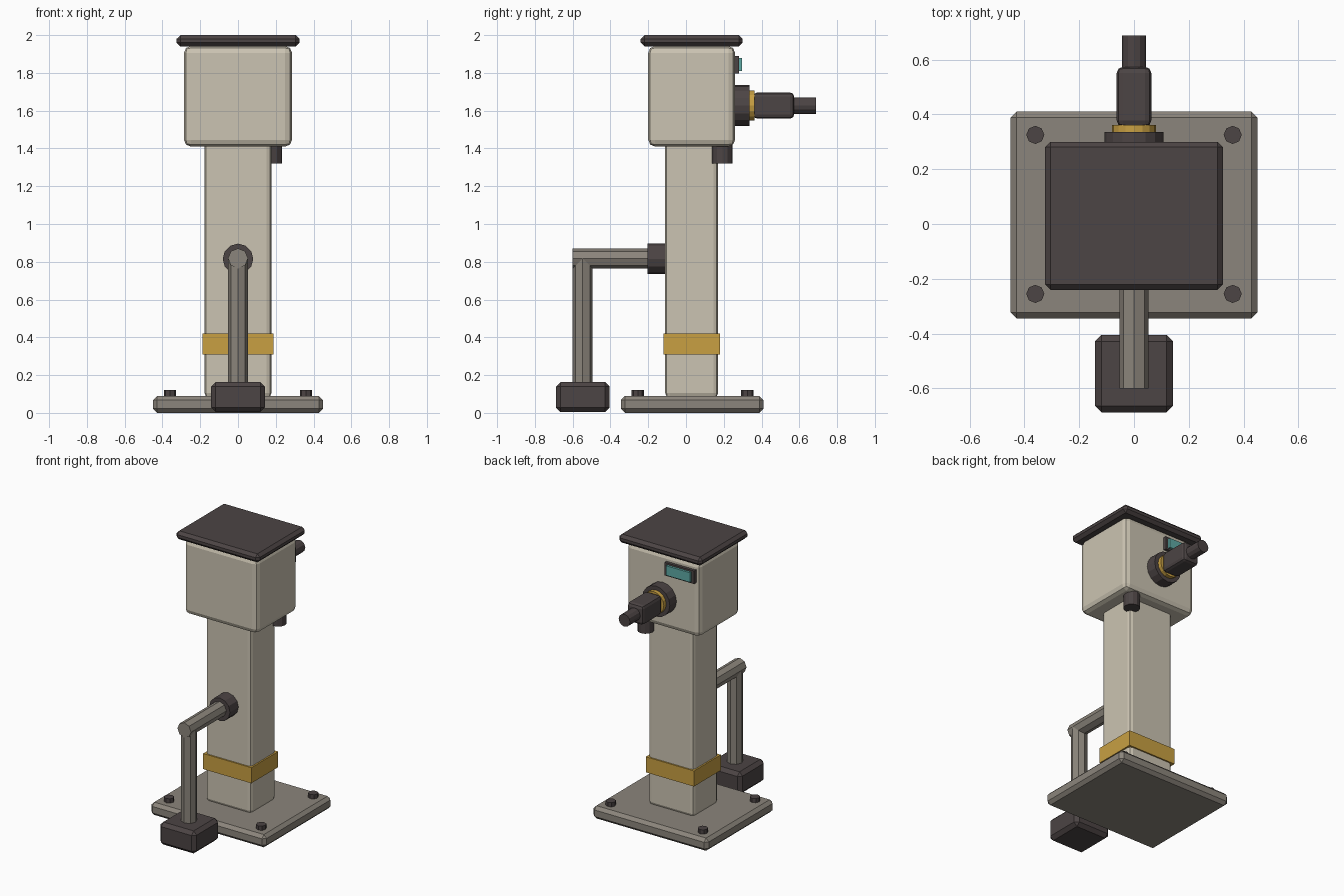
import bpy
from math import pi
from mathutils import Matrix

cube = bpy.data.objects.get("Cube")
if cube:
    bpy.data.objects.remove(cube, do_unlink=True)
import bmesh


def material(name, rgb):
    m = bpy.data.materials.new(name)
    m.use_nodes = True
    m.diffuse_color = (*rgb, 1)
    for node in m.node_tree.nodes:
        if node.type == 'BSDF_PRINCIPLED':
            node.inputs["Base Color"].default_value = (*rgb, 1)
            node.inputs["Roughness"].default_value = 0.7
    return m


CREAM = material("cream paint", (0.60, 0.55, 0.445))
GOLD = material("yellow trim", (0.58, 0.35, 0.055))
GREY = material("grey metal", (0.26, 0.235, 0.20))
DARK = material("dark rubber", (0.072, 0.058, 0.058))
TEAL = material("teal screen", (0.114, 0.40, 0.375))


def finish(name, bm, mat):
    mesh = bpy.data.meshes.new(name)
    bm.to_mesh(mesh)
    bm.free()
    mesh.materials.append(mat)
    obj = bpy.data.objects.new(name, mesh)
    bpy.context.collection.objects.link(obj)
    return obj


def box(name, x, y, z, mat, bevel=0, segments=1):
    """Box from its (min, max) range on each axis."""
    bm = bmesh.new()
    bmesh.ops.create_cube(bm, size=1)
    for v in bm.verts:
        v.co = [(lo + hi) / 2 + c * (hi - lo) for c, (lo, hi) in zip(v.co, (x, y, z))]
    obj = finish(name, bm, mat)
    if bevel:
        mod = obj.modifiers.new("rounded edges", 'BEVEL')
        mod.width = bevel
        mod.segments = segments
    return obj


def rod(name, axis, centre, span, radius, sides, mat):
    """Cylinder along y or z; centre holds the other two coordinates."""
    a, b = centre
    mid = sum(span) / 2
    if axis == 'y':
        place = Matrix.Translation((a, mid, b)) @ Matrix.Rotation(pi / 2, 4, 'X')
    else:
        place = Matrix.Translation((a, b, mid))
    bm = bmesh.new()
    bmesh.ops.create_cone(bm, cap_ends=True, segments=sides, radius1=radius,
                          radius2=radius, depth=span[1] - span[0], matrix=place)
    return finish(name, bm, mat)


# Base plate and bolts
box("base_plate", (-0.45, 0.45), (-0.345, 0.41), (0, 0.09), GREY, 0.022)
for x, side in ((-0.36, "right"), (0.36, "left")):
    for y, end in ((-0.255, "front"), (0.325, "back")):
        rod(f"bolt_{end}_{side}", 'z', (x, y), (0.08, 0.12), 0.033, 8, DARK)

# Column, band, head and lid
box("column", (-0.177, 0.177), (-0.11, 0.17), (0.08, 1.45), CREAM, 0.025, 2)
box("column_band", (-0.188, 0.188), (-0.12, 0.18), (0.31, 0.42), GOLD)
box("head", (-0.286, 0.286), (-0.2, 0.26), (1.41, 1.942), CREAM, 0.036, 2)
box("lid", (-0.325, 0.325), (-0.24, 0.30), (1.94, 2.0), DARK, 0.02)

# Front lever with its foot block
rod("lever_collar", 'y', (0, 0.815), (-0.205, -0.10), 0.081, 12, DARK)
rod("lever_arm", 'y', (0, 0.818), (-0.6, -0.15), 0.053, 8, GREY)
rod("lever_post", 'z', (0, -0.547), (0.1, 0.818), 0.053, 8, GREY)
box("foot_block", (-0.142, 0.142), (-0.688, -0.404), (0.004, 0.163), DARK, 0.024)

# Back spout
rod("spout_flange", 'y', (0, 1.627), (0.25, 0.335), 0.108, 16, DARK)
rod("spout_ring", 'y', (0, 1.627), (0.32, 0.362), 0.08, 16, GOLD)
box("spout_body", (-0.063, 0.063), (0.355, 0.573), (1.558, 1.696), DARK, 0.022, 2)
rod("spout_tip", 'y', (0, 1.627), (0.55, 0.688), 0.044, 12, DARK)

# Outlet pipe under the head
rod("outlet_pipe", 'z', (0.18, 0.192), (1.32, 1.45), 0.054, 12, DARK)

# Screen on the back
box("screen_frame", (-0.26, -0.03), (0.25, 0.281), (1.798, 1.89), DARK)
box("screen", (-0.24, -0.05), (0.27, 0.297), (1.81, 1.878), TEAL)
